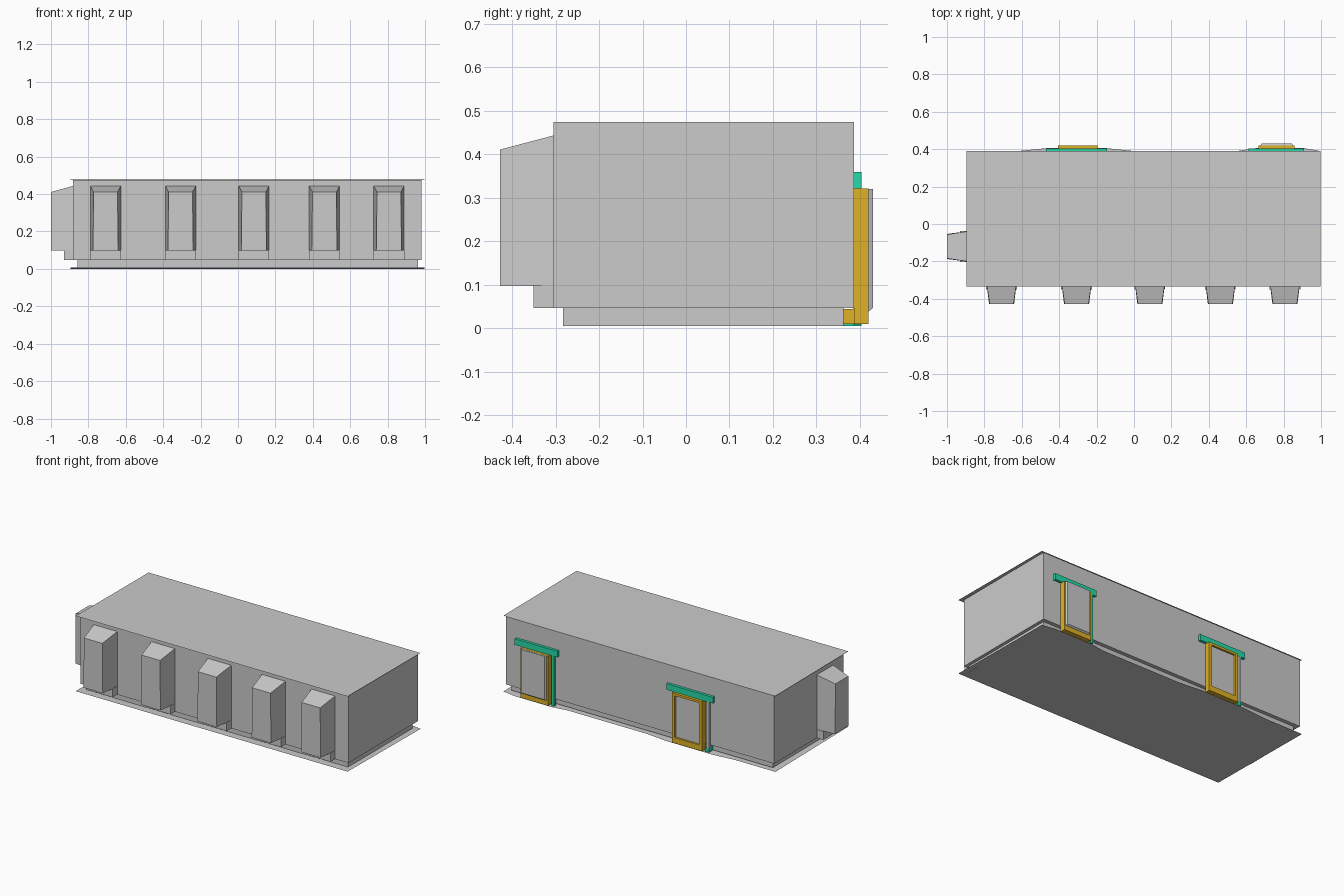
import bpy, bmesh, math
from mathutils import Matrix, Vector

if "Cube" in bpy.data.objects:
    bpy.data.objects.remove(bpy.data.objects["Cube"])


def material(name, rgb):
    m = bpy.data.materials.new(name)
    m.diffuse_color = (*rgb, 1)
    m.use_nodes = True
    m.node_tree.nodes["Principled BSDF"].inputs["Base Color"].default_value = m.diffuse_color
    return m


ORANGE = material("orange", (0.75, 0.45, 0.02))
GREEN = material("green", (0.02, 0.70, 0.40))


def finish(name, bm, mat=None):
    mesh = bpy.data.meshes.new(name)
    bm.to_mesh(mesh)
    bm.free()
    ob = bpy.data.objects.new(name, mesh)
    bpy.context.collection.objects.link(ob)
    if mat:
        mesh.materials.append(mat)
    return ob


def loft(name, lower, upper, mat=None, matrix=None):
    """Closed solid between two loops with equal numbers of points."""
    bm = bmesh.new()
    a = [bm.verts.new(p) for p in lower]
    b = [bm.verts.new(p) for p in upper]
    n = len(a)
    bm.faces.new(a)
    bm.faces.new(b)
    for i in range(n):
        bm.faces.new((a[i], a[(i + 1) % n], b[(i + 1) % n], b[i]))
    if matrix:
        bm.transform(matrix)
    bmesh.ops.recalc_face_normals(bm, faces=bm.faces[:])
    return finish(name, bm, mat)


def box(name, x0, x1, y0, y1, z0, z1, mat=None, matrix=None):
    corners = ((x0, y0), (x1, y0), (x1, y1), (x0, y1))
    return loft(name, [(x, y, z0) for x, y in corners],
                [(x, y, z1) for x, y in corners], mat, matrix)


def sheet(name, points):
    bm = bmesh.new()
    bm.faces.new([bm.verts.new(p) for p in points])
    return finish(name, bm)


def buttress(name, matrix, depth):
    """Tapered vertical housing with sloping top; wall at y=0, outward -y."""
    back, front = 0.083, 0.064
    d = depth
    loft(name,
         [(-back, 0.01, 0.098), (-back, 0.01, 0.446),
          (back, 0.01, 0.446), (back, 0.01, 0.098)],
         [(-front - 0.003, -d, 0.098), (-front, -d, 0.411),
          (front, -d, 0.411), (front + 0.003, -d, 0.098)], None, matrix)
    # foot block below the housing
    box(name + "_foot", -0.082, 0.082, -0.046, 0.01, 0.047, 0.1, None, matrix)


# main building: walls, inset plinth
box("walls", -0.883, 0.982, -0.305, 0.386, 0.047, 0.474)
box("plinth", -0.857, 0.962, -0.283, 0.362, 0.006, 0.05)

# thin overhanging roof sheet
sheet("roof_sheet", [(-0.895, -0.335, 0.481), (0.997, -0.335, 0.481),
                     (0.997, 0.39, 0.477), (-0.895, 0.39, 0.477)])

# thin floor sheet with shallow bulges at the two doors
outline = [(-0.895, -0.335), (0.997, -0.335), (0.997, 0.39), (0.91, 0.405),
           (0.65, 0.405), (0.55, 0.39), (0.0, 0.39), (-0.145, 0.405),
           (-0.47, 0.405), (-0.62, 0.39), (-0.895, 0.39)]
sheet("floor_sheet", [(x, y, 0.0045 - 0.011 * y) for x, y in reversed(outline)])

# five housings along the front, one on the left end
for i, x in enumerate((-0.708, -0.307, 0.085, 0.462, 0.807)):
    buttress(f"front_housing_{i + 1}", Matrix.Translation((x, -0.305, 0)), 0.123)
buttress("left_housing",
         Matrix.Translation((-0.883, -0.12, 0)) @ Matrix.Rotation(-math.pi / 2, 4, 'Z'),
         0.117)


def door(name, x0, x1):
    # frame bars around the opening
    w = 0.02
    box(name + "_left_bar", x0, x0 + w, 0.386, 0.42, 0.01, 0.322, ORANGE)
    box(name + "_right_bar", x1 - w, x1, 0.386, 0.42, 0.01, 0.322, ORANGE)
    box(name + "_top_bar", x0 + w, x1 - w, 0.386, 0.42, 0.308, 0.322, ORANGE)
    box(name + "_sill", x0 + w, x1 - w, 0.362, 0.42, 0.01, 0.045, ORANGE)
    box(name + "_panel", x0 + w, x1 - w, 0.384, 0.408, 0.045, 0.308)


# back doors
door("middle_door", -0.405, -0.195)
door("end_door", 0.665, 0.858)

# raised leaf on the end door, with bevelled sides
loft("end_door_leaf",
     [(0.668, 0.408, 0.03), (0.855, 0.408, 0.03), (0.855, 0.408, 0.322), (0.668, 0.408, 0.322)],
     [(0.682, 0.43, 0.047), (0.845, 0.43, 0.047), (0.845, 0.43, 0.32), (0.682, 0.43, 0.32)])

# green rails above the doors and posts beside them
box("middle_door_rail", -0.47, -0.145, 0.384, 0.403, 0.322, 0.36, GREEN)
box("end_door_rail", 0.612, 0.91, 0.384, 0.403, 0.322, 0.36, GREEN)
box("end_door_post", 0.636, 0.654, 0.384, 0.403, 0.008, 0.322, GREEN)
box("middle_door_post", -0.442, -0.424, 0.384, 0.403, 0.03, 0.322)
box("middle_door_post_foot", -0.442, -0.415, 0.362, 0.403, 0.006, 0.03, GREEN)
